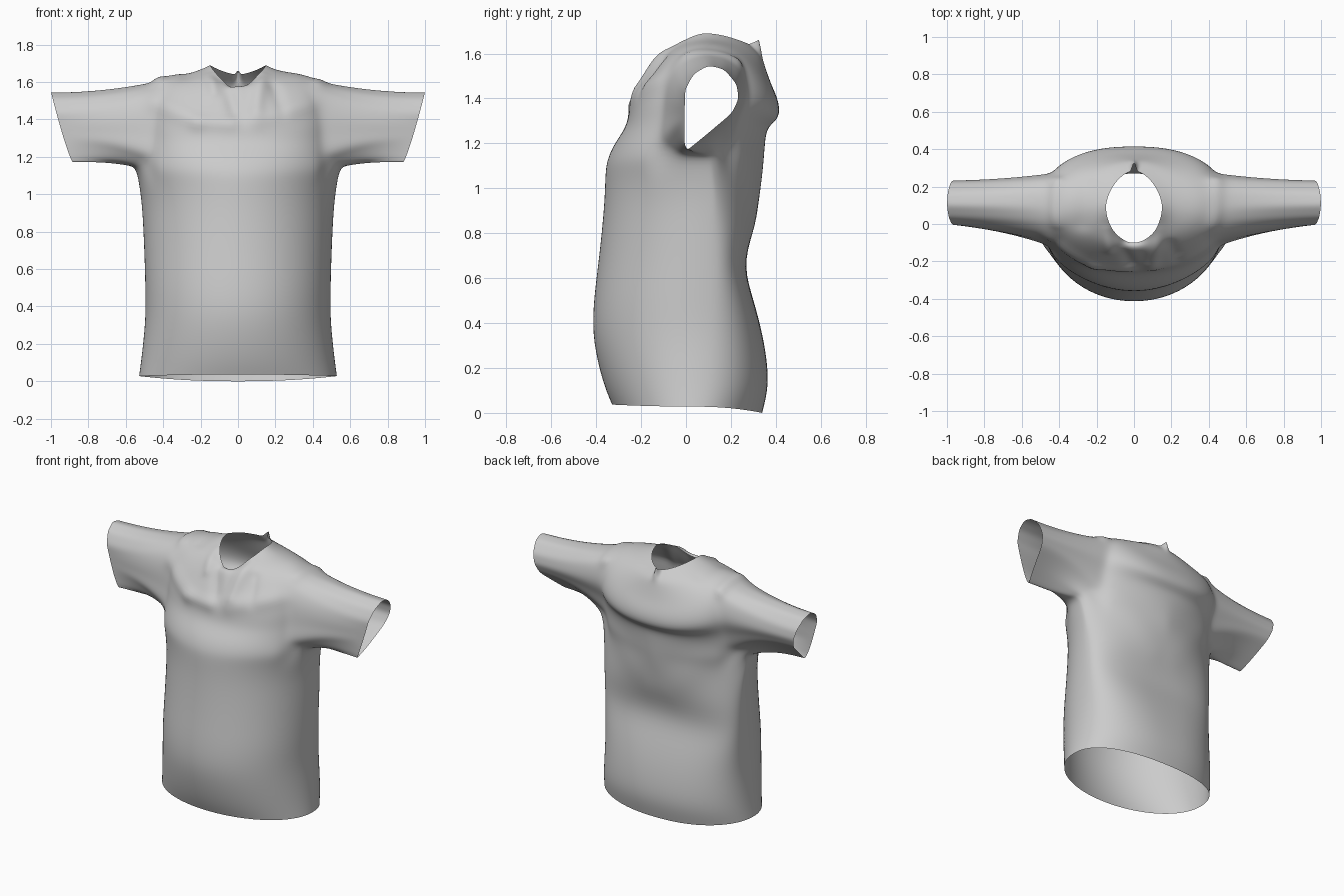
import bpy, bmesh, math
from mathutils import Vector

if "Cube" in bpy.data.objects:
    bpy.data.objects.remove(bpy.data.objects["Cube"])

N = 48        # columns around the torso
H = 4         # half width of an armhole, in columns
A, B = 9, 14  # torso rows at the bottom and top of the armholes
STEPS = 8     # rings along a sleeve


def lerp(table, x):
    """Piecewise linear lookup: each row is (x, value...)."""
    for p, q in zip(table, table[1:]):
        if x <= q[0]:
            f = max(0, (x - p[0]) / (q[0] - p[0]))
            return [u + (v - u) * f for u, v in zip(p[1:], q[1:])]
    return list(table[-1][1:])


def power(v, p):
    return math.copysign(abs(v) ** (2 / p), v) if abs(v) > 1e-6 else 0.0


# Torso below the arms: height, half width, front y, back y
lower = [
    (0.00, .530, -.33, .34), (0.10, .52, -.357, .365), (0.20, .508, -.388, .366),
    (0.35, .494, -.418, .342), (0.50, .496, -.412, .302), (0.65, .50, -.393, .255),
    (0.80, .506, -.376, .292), (0.95, .515, -.363, .325), (1.06, .53, -.36, .34)]
# Chest, yoke and neck: front z, side z, back z, half width, front y, back y
upper = [
    (1.12, 1.145, 1.12, .548, -.354, .346), (1.19, 1.22, 1.20, .525, -.325, .352),
    (1.26, 1.32, 1.275, .512, -.275, .36), (1.31, 1.42, 1.31, .508, -.258, .42),
    (1.38, 1.52, 1.39, .485, -.248, .414), (1.45, 1.602, 1.46, .44, -.208, .38),
    (1.51, 1.64, 1.53, .36, -.172, .356), (1.565, 1.652, 1.58, .27, -.142, .34),
    (1.58, 1.665, 1.61, .20, -.118, .315), (1.57, 1.69, 1.64, .15, -.10, .285)]
rows = [(z + .037, z + .028, z, w, f, b) if z < .05 else (z, z, z, w, f, b)
        for z, w, f, b in lower] + upper
side_y = [(0, .03), (.5, .06), (.95, .12), (1.2, .09), (1.7, .09)]
back_power = [(0, 2.2), (.3, 2.5), (.65, 3.2), (1.0, 1.45), (1.25, 1.8), (1.4, 2.4),
              (1.6, 2.3), (1.66, 1.9), (1.69, 1.7)]
front_power = [(0, 2.0), (.5, 2.05), (1.1, 1.95), (1.4, 2.3), (1.7, 1.9)]
# Sleeve opening: position along the loop (of 26), y, z
cuff = [
    (0, 0, 1.165), (2, -.006, 1.20), (4, -.008, 1.26), (9, -.004, 1.44),
    (11, .035, 1.51), (13, .10, 1.547), (15, .17, 1.53), (17, .225, 1.465),
    (19, .235, 1.40), (21, .205, 1.335), (24, .08, 1.23), (26, 0, 1.165)]

bm = bmesh.new()

# Torso rings
grid = []
for zf, zs, zb, w, yf, yb in rows:
    ys = lerp(side_y, zs)[0]
    ring = []
    for j in range(N):
        t = 2 * math.pi * j / N
        s, c = math.sin(t), math.cos(t)
        p = lerp(front_power if c > 0 else back_power, zs)[0]
        reach, zc = (ys - yf, zf) if c > 0 else (yb - ys, zb)
        z = zc + (zs - zc) * s * s
        ring.append(bm.verts.new((w * power(s, p), ys - reach * power(c, p), z)))
    grid.append(ring)

# Pinched underarm and the small peak at the back of the neck
for c in (N // 4, 3 * N // 4):
    for o in (-H, 1 - H, H - 1, H):
        v = grid[A][c + o].co
        k = 1 if abs(o) == H else .6
        v.y += (.07 - v.y) * .22 * k
        v.z += .035 * k
for i, y, z in ((-1, .06, .03), (-2, .03, .012)):
    grid[i][N // 2].co += Vector((0, y, z))

# Torso faces, leaving the armholes open
for i in range(len(grid) - 1):
    for j in range(N):
        in_hole = any(c - H <= j < c + H for c in (N // 4, 3 * N // 4))
        if A <= i < B and in_hole:
            continue
        k = (j + 1) % N
        bm.faces.new((grid[i][j], grid[i][k], grid[i + 1][k], grid[i + 1][j]))

# Sleeves run from each armhole loop to the teardrop cuff
path = [(A, o) for o in range(H)] + [(i, H) for i in range(A, B)]
path += [(B, o) for o in range(H, -H, -1)] + [(i, -H) for i in range(B, A, -1)]
path += [(A, o) for o in range(-H, 0)]
for side, centre in ((1, N // 4), (-1, 3 * N // 4)):
    root = [grid[i][centre - side * o] for i, o in path]
    M = len(root)
    previous = root
    for n in range(1, STEPS + 1):
        f = n / STEPS
        ring = []
        for k, v in enumerate(root):
            y, z = lerp(cuff, 26 * k / M)
            x = side * (.88 + .12 * ((z - 1.165) / .382) ** .8)
            low = max(0, 1 - min(k, M - k) / 7)    # 1 at the underarm, 0 above
            back = min(1, max(0, (k - 13) / 4))    # 1 behind the arm
            g = 1 - (1 - f) ** (2 + low)
            m = .3 + .5 * max(low, back)
            ring.append(bm.verts.new((v.co.x + (x - v.co.x) * f,
                                      v.co.y + (y - v.co.y) * ((1 - m) * f + m * g),
                                      v.co.z + (z - v.co.z) * g)))
        for k in range(M):
            m = (k + 1) % M
            bm.faces.new((previous[k], previous[m], ring[m], ring[k]))
        previous = ring
bmesh.ops.recalc_face_normals(bm, faces=bm.faces)
if sum(f.normal.y * (f.calc_center_median().y - .05) for f in bm.faces) < 0:
    bmesh.ops.reverse_faces(bm, faces=bm.faces)

cage = bpy.data.meshes.new("shirt_cage")
bm.to_mesh(cage)
bm.free()
shirt = bpy.data.objects.new("shirt", cage)
bpy.context.collection.objects.link(shirt)

# Smooth cloth surface
mod = shirt.modifiers.new("smooth", 'SUBSURF')
mod.levels = 2
graph = bpy.context.evaluated_depsgraph_get()
mesh = bpy.data.meshes.new_from_object(shirt.evaluated_get(graph))
shirt.modifiers.clear()
shirt.data = mesh
mesh.name = "shirt"

# Cloth folds: start, end, radius, height
folds = [
    ((-.45, -.10, 1.50), (-.22, -.24, 1.39), .05, .014),
    ((-.22, -.24, 1.39), (-.04, -.25, 1.38), .04, .012),
    ((.10, -.24, 1.40), (.42, -.13, 1.50), .05, .012),
    ((.13, -.06, 1.66), (.10, -.22, 1.45), .04, .018),
    ((-.15, -.05, 1.66), (-.13, -.16, 1.55), .03, .016),
    ((-.06, -.11, 1.56), (-.02, -.22, 1.45), .035, -.014),
    ((.20, -.12, 1.58), (.24, -.22, 1.45), .035, -.012),
    ((-.42, .00, 1.61), (-.41, .22, 1.58), .04, .018),
    ((.43, .00, 1.60), (.44, .22, 1.56), .04, .012),
    ((-.28, .00, 1.64), (-.25, .20, 1.60), .05, -.010)]
# Hanging folds across the back, mirrored
for s in (1, -1):
    folds.append(((s * .40, .23, 1.20), (s * .08, .30, .85), .10, .006))

normals = [v.normal.copy() for v in mesh.vertices]
for v, normal in zip(mesh.vertices, normals):
    push = 0
    for a, b, radius, height in folds:
        a, b = Vector(a), Vector(b)
        d = b - a
        f = min(1, max(0, (v.co - a).dot(d) / d.length_squared))
        push += height * math.exp(-((v.co - a - d * f).length / radius) ** 2)
    v.co += normal * push

# Grey cloth
cloth = bpy.data.materials.new("grey cloth")
cloth.diffuse_color = (.6, .6, .6, 1)
cloth.use_nodes = True
cloth.node_tree.nodes["Principled BSDF"].inputs["Base Color"].default_value = cloth.diffuse_color
mesh.materials.clear()
mesh.materials.append(cloth)
for poly in mesh.polygons:
    poly.use_smooth = True
